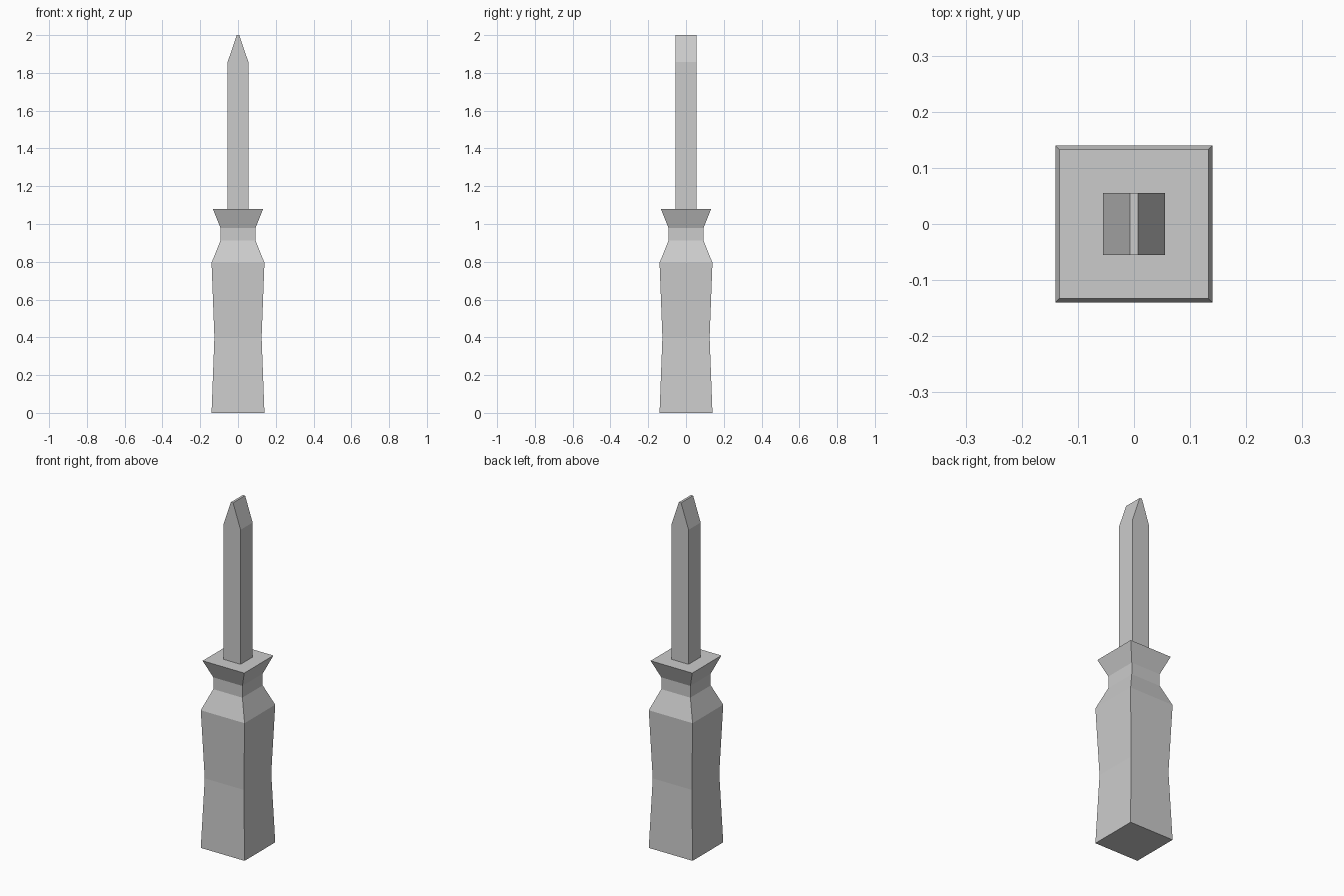
import bpy

# Remove the default cube
cube = bpy.data.objects.get("Cube")
if cube:
    bpy.data.objects.remove(cube, do_unlink=True)

# Single plain grey
grey = bpy.data.materials.new("plain_grey")
grey.use_nodes = True
colour = (0.6, 0.6, 0.6, 1)
grey.diffuse_color = colour
grey.node_tree.nodes["Principled BSDF"].inputs["Base Color"].default_value = colour


def square_loft(name, sections):
    """Closed four-sided solid through (z, half width x, half width y)."""
    verts, faces = [], []
    for z, hx, hy in sections:
        verts += [(-hx, -hy, z), (hx, -hy, z), (hx, hy, z), (-hx, hy, z)]
    for ring in range(len(sections) - 1):
        a = ring * 4
        for i in range(4):
            j = (i + 1) % 4
            faces.append((a + i, a + j, a + 4 + j, a + 4 + i))
    last = len(verts) - 4
    faces.append((3, 2, 1, 0))
    faces.append((last, last + 1, last + 2, last + 3))
    mesh = bpy.data.meshes.new(name)
    mesh.from_pydata(verts, [], faces)
    mesh.materials.append(grey)
    obj = bpy.data.objects.new(name, mesh)
    bpy.context.collection.objects.link(obj)
    return obj


# Waisted handle with a narrow neck and flared collar
handle_profile = [(0, 0.14), (0.4, 0.125), (0.795, 0.14),
                  (0.912, 0.093), (0.98, 0.093), (1.08, 0.133)]
square_loft("handle", [(z, h, h) for z, h in handle_profile])

# Square shaft narrowing to a flat tip
shaft = 0.055
square_loft("shaft", [(1.08, shaft, shaft), (1.857, shaft, shaft),
                      (2.0, 0.007, shaft)])
